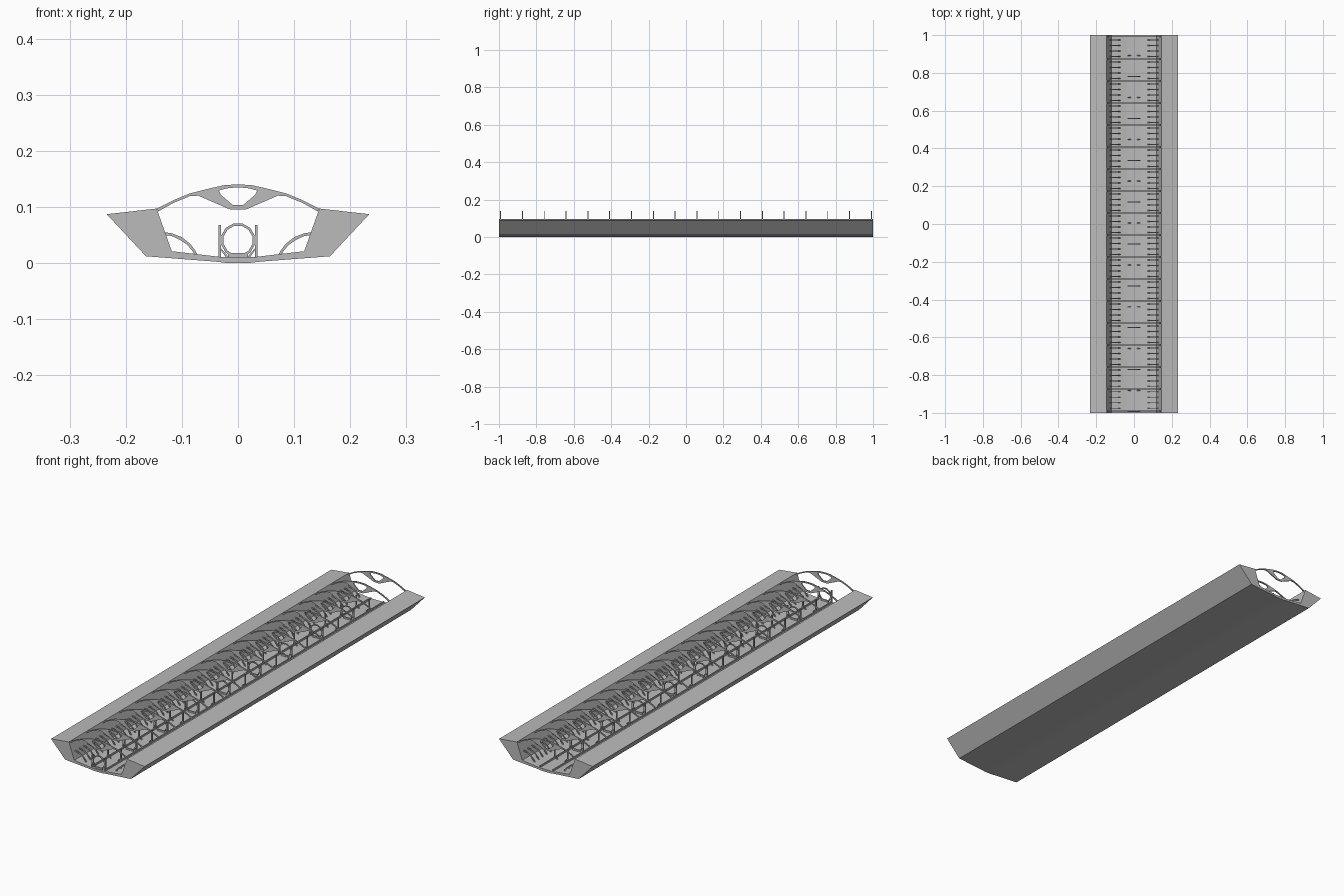
import bpy
import bmesh
from math import radians, sin, cos

cube = bpy.data.objects.get("Cube")
if cube:
    bpy.data.objects.remove(cube, do_unlink=True)

grey = bpy.data.materials.new("plain grey")
grey.use_nodes = True
colour = (0.5, 0.5, 0.5, 1)
grey.diffuse_color = colour
grey.node_tree.nodes["Principled BSDF"].inputs["Base Color"].default_value = colour


def section(name, profile, y, depth, count=1, step=0.0):
    """Extrude a half profile (x, z) along y, mirror it in x, repeat it along y."""
    bm = bmesh.new()
    near = [bm.verts.new((x, y - depth / 2, z)) for x, z in profile]
    far = [bm.verts.new((x, y + depth / 2, z)) for x, z in profile]
    bm.faces.new(near)
    bm.faces.new(far[::-1])
    n = len(profile)
    for i in range(n):
        j = (i + 1) % n
        # leave the centre seam open so the halves join cleanly
        if abs(profile[i][0]) + abs(profile[j][0]) > 1e-6:
            bm.faces.new((near[j], near[i], far[i], far[j]))
    bmesh.ops.recalc_face_normals(bm, faces=bm.faces)
    mesh = bpy.data.meshes.new(name)
    bm.to_mesh(mesh)
    bm.free()
    # open seams can confuse the recalculation, so check the near cap
    if mesh.polygons[0].normal.y > 0:
        mesh.flip_normals()
    mesh.materials.append(grey)
    obj = bpy.data.objects.new(name, mesh)
    bpy.context.collection.objects.link(obj)
    mirror = obj.modifiers.new("Mirror", "MIRROR")
    mirror.merge_threshold = 0.0001
    if count > 1:
        array = obj.modifiers.new("Array", "ARRAY")
        array.count = count
        array.use_relative_offset = False
        array.use_constant_offset = True
        array.constant_offset_displace = (0, step, 0)
    return obj


# Hull: solid side blocks joined by a shallow floor
section("hull", [(0, 0), (-0.02, 0), (-0.035, 0.002), (-0.164, 0.012),
                 (-0.234, 0.087), (-0.145, 0.097), (-0.118, 0.021),
                 (-0.033, 0.011), (0, 0.011)], 0, 2.0)

# Roof frames: thin arch with a central hanging truss
section("roof_frame", [(-0.145, 0.097), (-0.115, 0.112), (-0.086, 0.124),
                       (-0.05, 0.133), (-0.023, 0.139), (0, 0.14),
                       (0, 0.135), (-0.02, 0.133), (-0.034, 0.129),
                       (-0.03, 0.121), (-0.009, 0.103), (0, 0.103),
                       (0, 0.095), (-0.012, 0.095), (-0.018, 0.097),
                       (-0.071, 0.12), (-0.086, 0.119), (-0.115, 0.107),
                       (-0.142, 0.092)], -0.991, 0.005, 18, 0.1166)

# Side ribs: quarter arches from the inner wall to the floor
section("side_rib", [(-0.133, 0.055), (-0.118, 0.053), (-0.1, 0.046),
                     (-0.085, 0.034), (-0.076, 0.022), (-0.071, 0.013),
                     (-0.077, 0.013), (-0.081, 0.021), (-0.09, 0.032),
                     (-0.103, 0.041), (-0.118, 0.048), (-0.133, 0.05)],
        -0.976, 0.004, 68, 0.0291)


# Central hoops: twelve-sided rings
def half_ring(radius, height):
    points = [(0, height + radius * cos(radians(15)))]
    for angle in range(75, -76, -30):
        a = radians(angle)
        points.append((-radius * cos(a), height + radius * sin(a)))
    return points + [(0, height - radius * cos(radians(15)))]


bay = 0.2215
section("hoop", half_ring(0.031, 0.0405) + half_ring(0.0265, 0.0405)[::-1],
        -0.992, 0.005, 9, bay)
section("hoop_base", [(0, 0.009), (-0.018, 0.009), (-0.018, 0.018), (0, 0.018)],
        -0.992, 0.006, 9, bay)

# Posts with sloping feet beside and between the hoops
section("post", [(-0.035, 0.009), (-0.035, 0.068), (-0.03, 0.068), (-0.03, 0.009)],
        -0.992, 0.0055, 18, bay / 2)
section("post_foot", [(-0.03, 0.026), (-0.03, 0.022), (-0.021, 0.01), (-0.016, 0.01)],
        -0.881, 0.005, 9, bay)

# Rails along the floor
section("floor_rail", [(-0.035, 0.009), (-0.035, 0.018), (-0.03, 0.018), (-0.03, 0.009)],
        0, 1.99)
